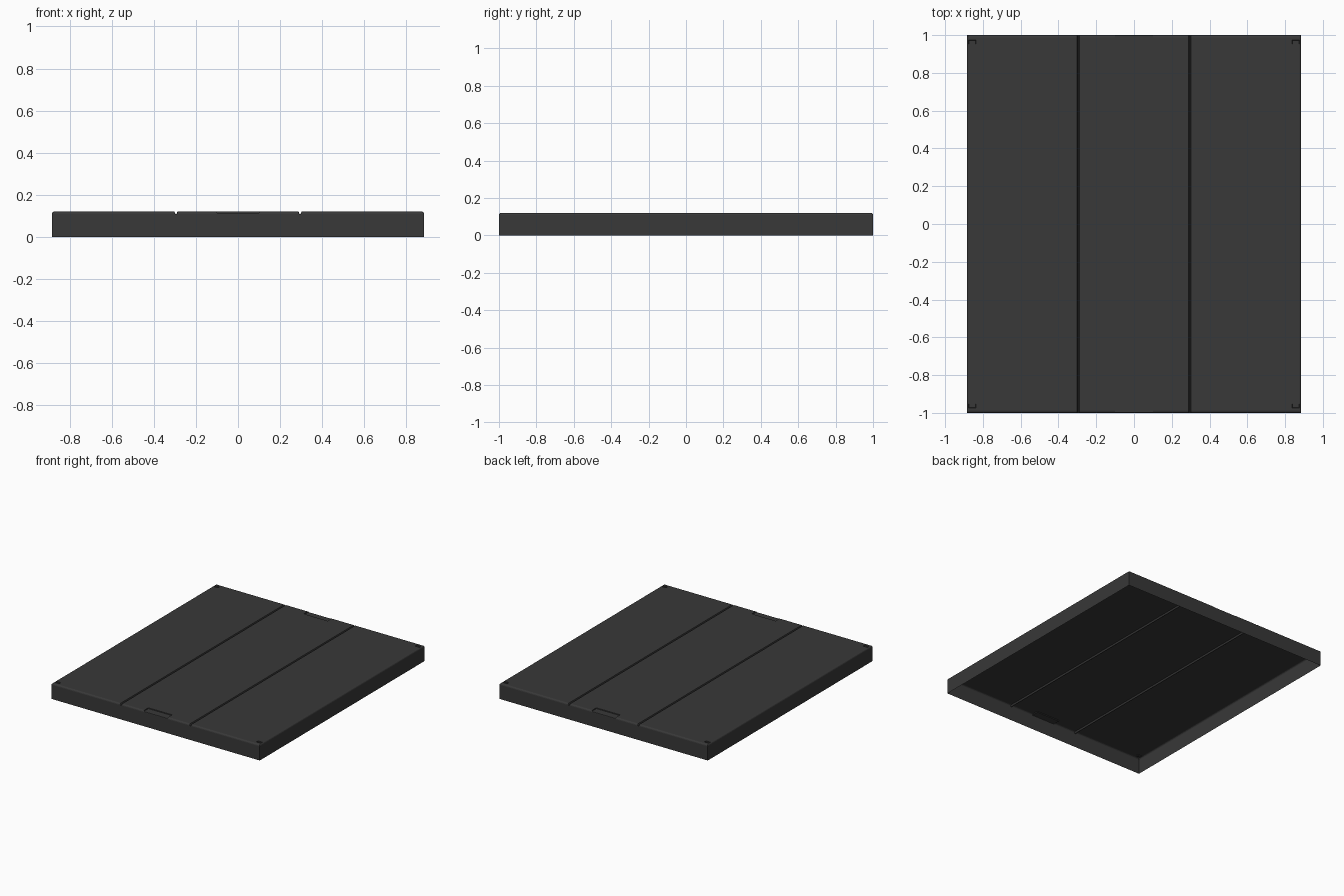
import bpy, bmesh

if "Cube" in bpy.data.objects:
    bpy.data.objects.remove(bpy.data.objects["Cube"])

HX, HY, TOP = 0.885, 1.0, 0.12
SEAM, SEAM_W, SEAM_D = 0.295, 0.007, 0.012
# rounded rim: (distance in from the edge, drop below the top)
RIM = [(0.0, 0.012), (0.001, 0.0075), (0.0035, 0.0035), (0.0075, 0.001), (0.012, 0.0)]
# shallow recesses: x range, y range, depth (mirrored to all four quadrants)
RECESSES = [(-1, 0.1, 0.945, 2, 0.006), (0.838, 0.874, 0.954, 0.972, 0.006)]


def mirrored(values):
    return sorted({s * round(v, 5) for v in values for s in (-1, 1)})


def rim_drop(d):
    for (d0, z0), (d1, z1) in zip(RIM, RIM[1:]):
        if d <= d1 + 1e-6:
            return z0 + (z1 - z0) * (d - d0) / (d1 - d0)
    return 0.0


def height(x, y):
    x, y = abs(x), abs(y)
    drop = rim_drop(min(HX - x, HY - y))
    seam = SEAM_D * max(0.0, min(1.0, 1.5 * (1 - abs(x - SEAM) / SEAM_W)))
    drop = max(drop, seam)
    for x0, x1, y0, y1, depth in RECESSES:
        if x0 - 1e-6 <= x <= x1 + 1e-6 and y0 - 1e-6 <= y <= y1 + 1e-6:
            drop = max(drop, depth)
    return TOP - drop


# grid lines: rim, seams, and both lips of every recess
xs = [HX - d for d, _ in RIM] + [SEAM + s * SEAM_W for s in (-1, -1/3, 1/3, 1)]
ys = [HY - d for d, _ in RIM]
for x0, x1, y0, y1, _ in RECESSES:
    xs += [v for v in (x0 - 0.001, x0, x1, x1 + 0.001) if 0 < v < HX]
    ys += [v for v in (y0 - 0.001, y0, y1, y1 + 0.001) if 0 < v < HY]
xs, ys = mirrored(xs), mirrored(ys)

# top skin with seams, rim and recesses
bm = bmesh.new()
grid = [[bm.verts.new((x, y, height(x, y))) for y in ys] for x in xs]
for a, b in zip(grid, grid[1:]):
    for j in range(len(ys) - 1):
        bm.faces.new((a[j], b[j], b[j + 1], a[j + 1]))

# side skirt, open underneath
border = [e for e in bm.edges if e.is_boundary]
skirt = bmesh.ops.extrude_edge_only(bm, edges=border)["geom"]
for v in skirt:
    if isinstance(v, bmesh.types.BMVert):
        v.co.z = 0.0
bmesh.ops.recalc_face_normals(bm, faces=bm.faces)
bm.faces.ensure_lookup_table()
if max(bm.faces, key=lambda f: f.calc_area()).normal.z < 0:
    bmesh.ops.reverse_faces(bm, faces=bm.faces)

# merge flat areas
bmesh.ops.dissolve_limit(bm, angle_limit=0.01, verts=bm.verts, edges=bm.edges)

mesh = bpy.data.meshes.new("panel_cover")
bm.to_mesh(mesh)
bm.free()
cover = bpy.data.objects.new("panel_cover", mesh)
bpy.context.collection.objects.link(cover)

mat = bpy.data.materials.new("dark_grey")
mat.diffuse_color = (0.04, 0.04, 0.04, 1)
mat.use_nodes = True
mat.node_tree.nodes["Principled BSDF"].inputs["Base Color"].default_value = mat.diffuse_color
mesh.materials.append(mat)
